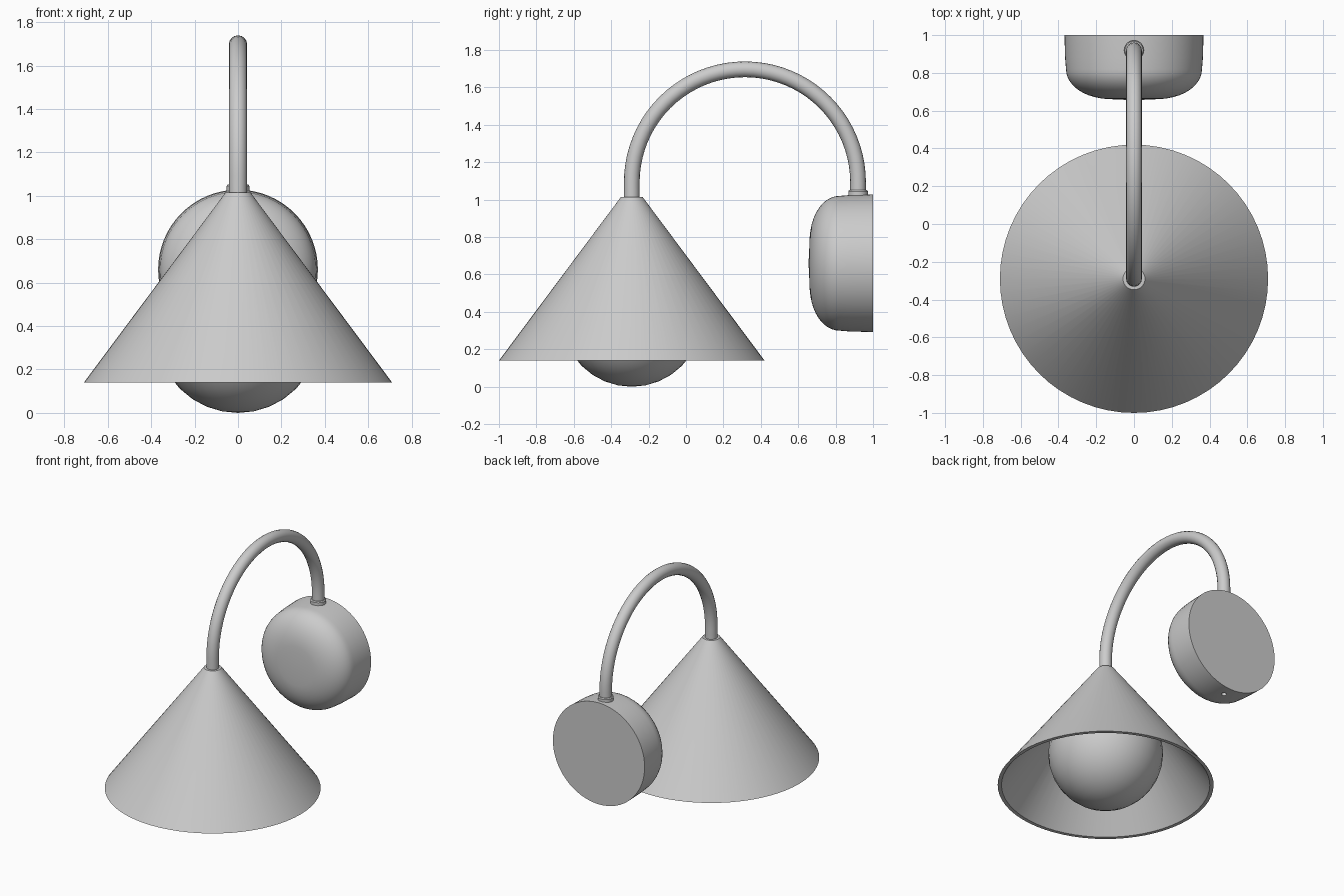
import bpy, bmesh, math
from mathutils import Vector

if "Cube" in bpy.data.objects:
    bpy.data.objects.remove(bpy.data.objects["Cube"])

SHADE_Y = -0.29
ARM_END_Y = 0.92
MOUNT_Z = 0.66


def finish(obj, angle=35):
    bpy.ops.object.select_all(action='DESELECT')
    obj.select_set(True)
    bpy.context.view_layer.objects.active = obj
    bpy.ops.object.shade_smooth_by_angle(angle=math.radians(angle))
    return obj


def lathe(name, profile, loc, steps=64, closed=False, rot=(0, 0, 0)):
    """Spin an (r, z) profile around local Z."""
    bm = bmesh.new()
    verts = [bm.verts.new((r, 0, z)) for r, z in profile]
    edges = [bm.edges.new(p) for p in zip(verts, verts[1:])]
    if closed:
        edges.append(bm.edges.new((verts[-1], verts[0])))
    bmesh.ops.spin(bm, geom=verts + edges, cent=(0, 0, 0), axis=(0, 0, 1),
                   angle=math.tau, steps=steps, use_duplicate=False)
    bmesh.ops.remove_doubles(bm, verts=bm.verts, dist=1e-4)
    bmesh.ops.recalc_face_normals(bm, faces=bm.faces)
    mesh = bpy.data.meshes.new(name)
    bm.to_mesh(mesh)
    bm.free()
    obj = bpy.data.objects.new(name, mesh)
    bpy.context.collection.objects.link(obj)
    obj.location, obj.rotation_euler = loc, rot
    return finish(obj)


# Conical shade with a real wall thickness and a flat cap at the top
lathe("shade", [(0, 1.015), (0.058, 1.015), (0.065, 1.005), (0.71, 0.14),
                (0.685, 0.14), (0.055, 0.98), (0, 0.98)], (0, SHADE_Y, 0))

# Globe bulb and the socket that holds it inside the shade
bpy.ops.mesh.primitive_uv_sphere_add(segments=32, ring_count=16, radius=0.378,
                                     location=(0, SHADE_Y, 0.378))
bulb = bpy.context.object
bulb.name = "globe_bulb"
finish(bulb)
lathe("bulb_socket", [(0, 0.72), (0.09, 0.72), (0.09, 0.84), (0.06, 0.9),
                      (0.045, 0.985), (0, 0.985)], (0, SHADE_Y, 0), 32)

# Gooseneck arm: half circle with short straight ends
radius = (ARM_END_Y - SHADE_Y) / 2
mid_y, mid_z = (ARM_END_Y + SHADE_Y) / 2, 1.092
points = [Vector((0, SHADE_Y, 1.0))]
for i in range(41):
    a = math.pi * (1 - i / 40)
    points.append(Vector((0, mid_y + radius * math.cos(a), mid_z + radius * math.sin(a))))
points.append(Vector((0, ARM_END_Y, 1.01)))
curve = bpy.data.curves.new("arm", 'CURVE')
curve.dimensions = '3D'
curve.bevel_depth = 0.042
curve.bevel_resolution = 6
curve.use_fill_caps = True
spline = curve.splines.new('POLY')
spline.points.add(len(points) - 1)
for sp, p in zip(spline.points, points):
    sp.co = (*p, 1)
arm = bpy.data.objects.new("arm", curve)
bpy.context.collection.objects.link(arm)
bpy.ops.object.select_all(action='DESELECT')
arm.select_set(True)
bpy.context.view_layer.objects.active = arm
bpy.ops.object.convert(target='MESH')
finish(bpy.context.object)

# Collar where the arm enters the wall mount
lathe("arm_collar", [(0, 1.0), (0.052, 1.0), (0.052, 1.045), (0.047, 1.052),
                     (0, 1.052)], (0, ARM_END_Y, 0), 32)

# Wall mount: drum with a soft domed front, its axis pointing to the front
profile = [(0, 0), (0.368, 0), (0.365, 0.12), (0.36, 0.18)]
for i in range(1, 13):
    a = math.pi / 2 * i / 12
    profile.append((0.10 + 0.26 * math.cos(a) ** 0.9, 0.18 + 0.16 * math.sin(a)))
profile.append((0, 0.345))
mount = lathe("wall_mount", profile, (0, 1, MOUNT_Z), 64, rot=(math.pi / 2, 0, 0))

# Small screw hole in the underside of the mount
bpy.ops.mesh.primitive_cylinder_add(vertices=20, radius=0.017, depth=0.12,
                                    location=(0, ARM_END_Y, MOUNT_Z - 0.37))
cutter = bpy.context.object
cutter.name = "screw_hole_cutter"
cutter.hide_render = True
cutter.hide_set(True)
hole = mount.modifiers.new("screw_hole", 'BOOLEAN')
hole.operation = 'DIFFERENCE'
hole.solver = 'EXACT'
hole.object = cutter
